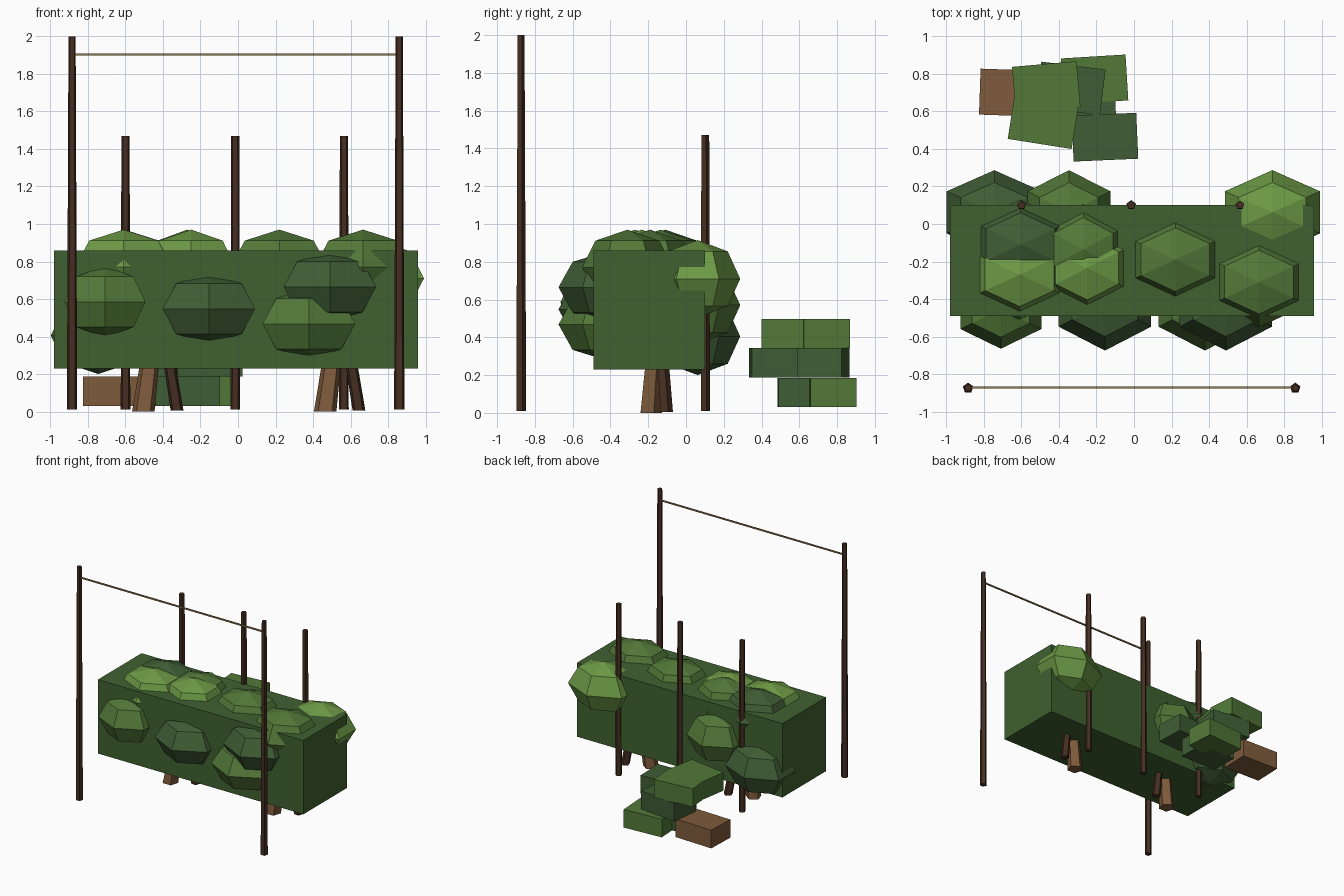
import bpy, bmesh
from math import sin, cos, pi, radians
from mathutils import Matrix, Vector

if "Cube" in bpy.data.objects:
    bpy.data.objects.remove(bpy.data.objects["Cube"])


def mat(name, r, g, b):
    m = bpy.data.materials.new(name)
    m.diffuse_color = (r, g, b, 1)
    m.use_nodes = True
    m.node_tree.nodes["Principled BSDF"].inputs["Base Color"].default_value = m.diffuse_color
    return m


HEDGE = mat("hedge_green", .05, .12, .03)
DARK = mat("dark_leaf", .05, .11, .035)
MID = mat("mid_leaf", .085, .19, .04)
LIGHT = mat("light_leaf", .15, .32, .06)
BARK = mat("dark_wood", .06, .027, .015)
WOOD = mat("light_wood", .21, .105, .045)
WIRE = mat("wire_tan", .30, .20, .08)


def finish(name, bm, material):
    bmesh.ops.recalc_face_normals(bm, faces=bm.faces)
    me = bpy.data.meshes.new(name)
    bm.to_mesh(me)
    bm.free()
    me.materials.append(material)
    ob = bpy.data.objects.new(name, me)
    bpy.context.collection.objects.link(ob)
    return ob


def box(name, centre, size, material, turn=0):
    bm = bmesh.new()
    m = (Matrix.Translation(centre) @ Matrix.Rotation(radians(turn), 4, 'Z')
         @ Matrix.Diagonal((*size, 1)))
    bmesh.ops.create_cube(bm, size=1, matrix=m)
    finish(name, bm, material)


def pole(name, base, top, r0, r1, material):
    """Five-sided tapered pole between two points, a corner facing +y."""
    bm = bmesh.new()
    rings = [[bm.verts.new(Vector(c) + Vector((r * sin(2 * pi * i / 5), r * cos(2 * pi * i / 5), 0)))
              for i in range(5)] for c, r in ((base, r0), (top, r1))]
    for i in range(5):
        j = (i + 1) % 5
        bm.faces.new((rings[0][i], rings[0][j], rings[1][j], rings[1][i]))
    for ring in rings:
        bm.faces.new(ring)
    finish(name, bm, material)


def clump(name, centre, radii, material):
    """Six-sided, four-ring leaf clump with corners on the y axis."""
    bm = bmesh.new()
    c, (rx, ry, rz) = Vector(centre), radii

    def point(lat, i):
        a = 2 * pi * i / 6
        return bm.verts.new(c + Vector((rx * cos(lat) * sin(a), ry * cos(lat) * cos(a), rz * sin(lat))))
    rings = [[point(lat, i) for i in range(6)] for lat in (-pi / 4, 0, pi / 4)]
    low, high = (bm.verts.new(c + Vector((0, 0, s * rz))) for s in (-1, 1))
    for i in range(6):
        j = (i + 1) % 6
        bm.faces.new((low, rings[0][j], rings[0][i]))
        bm.faces.new((high, rings[2][i], rings[2][j]))
        for a, b in zip(rings, rings[1:]):
            bm.faces.new((a[i], a[j], b[j], b[i]))
    finish(name, bm, material)


# Hedge body
box("hedge_body", (-.01, -.195, .545), (1.94, .59, .63), HEDGE)

# Leaf clumps on the top
for x, y, rx, m in ((-.605, -.11, .30, DARK), (-.61, -.27, .30, LIGHT), (-.27, -.135, .26, MID),
                    (-.25, -.235, .275, LIGHT), (.22, -.19, .30, MID), (.667, -.31, .30, MID)):
    clump("top_clump", (x, y, .77), (rx, .24, .20), m)

# Leaf clumps on the front
for x, y, z, rx, ry, m in ((-.71, -.455, .585, .25, .21, MID), (-.155, -.42, .548, .285, .255, DARK),
                           (.378, -.42, .468, .285, .255, MID), (.49, -.42, .665, .285, .255, DARK)):
    clump("front_clump", (x, y, z), (rx, ry, .19), m)

# Leaf clumps on the back
for x, z, rx, m in ((-.745, .405, .293, DARK), (-.347, .57, .255, MID), (.738, .71, .293, LIGHT)):
    clump("back_clump", (x, .062, z), (rx, .225, .205), m)

# Splayed trunks
for x in (-.42, .55):
    pole("thick_trunk", (x - .085, -.19, 0), (x - .04, -.165, .35), .063, .05, WOOD)
    pole("thin_trunk", (x + .095, -.105, .005), (x + .04, -.13, .35), .036, .032, BARK)

# Back stakes, tall front posts and the wire
for x in (-.6, -.015, .565):
    pole("back_stake", (x, .1, .01), (x, .1, 1.47), .027, .023, BARK)
for x in (-.885, .86):
    pole("front_post", (x, -.875, .01), (x, -.875, 2.0), .029, .02, BARK)
box("wire", (-.0125, -.872, 1.905), (1.745, .011, .011), WIRE)

# Stack of clippings bales: bottom, middle and top layers
S = (.345, .245, .155)
box("brown_bale", (-.65, .70, .108), S, WOOD, -2)
for x, y, z, turn, m in ((-.21, .771, .108, 3.5, MID), (-.27, .61, .108, 1, DARK),
                         (-.155, .463, .265, 2.5, DARK), (-.338, .723, .265, -7, DARK),
                         (-.468, .731, .42, 5, MID), (-.484, .548, .42, -9, MID)):
    box("green_bale", (x, y, z), S, m, turn)
